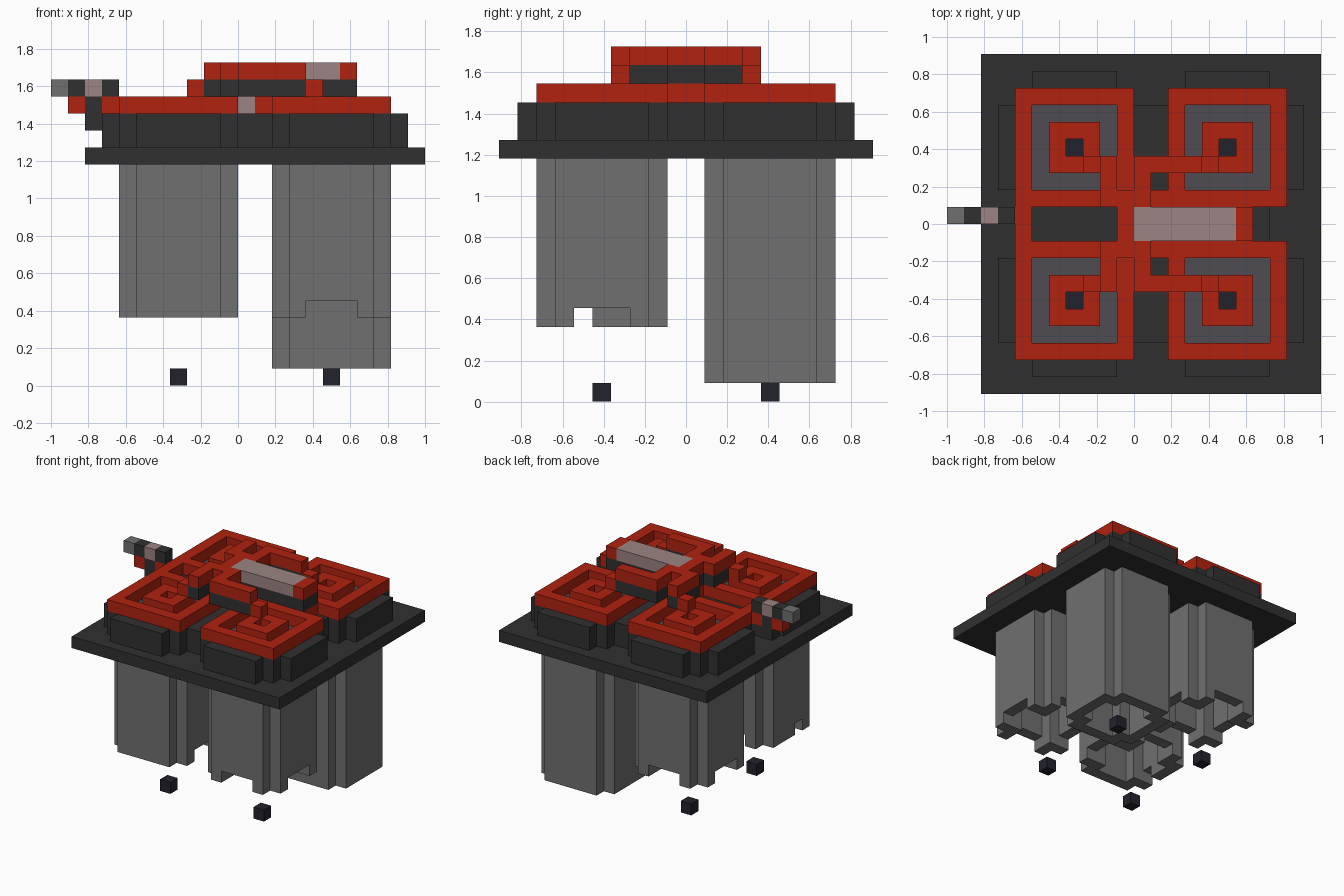
import bpy
import bmesh
from mathutils import Vector

if "Cube" in bpy.data.objects:
    bpy.data.objects.remove(bpy.data.objects["Cube"])

UNIT = 1 / 11
ORIGIN = Vector((-11, -10, 0))


def material(name, rgb):
    lin = [((c / 255 + 0.055) / 1.055) ** 2.4 for c in rgb]
    mat = bpy.data.materials.new(name)
    mat.use_nodes = True
    mat.diffuse_color = (*lin, 1)
    shader = mat.node_tree.nodes["Principled BSDF"]
    shader.inputs["Base Color"].default_value = (*lin, 1)
    shader.inputs["Roughness"].default_value = 0.9
    return mat


RED = material("brick red", (176, 34, 15))
DARK = material("charcoal", (48, 48, 48))
GREY = material("stone grey", (112, 112, 112))
PINK = material("dusty pink", (156, 132, 131))
SLATE = material("slate", (78, 76, 81))
NAVY = material("dark navy", (34, 34, 45))


def box(xs, ys, zs):
    """Set of unit cells; each range is (first, last) inclusive."""
    return {(x, y, z) for x in range(xs[0], xs[1] + 1)
            for y in range(ys[0], ys[1] + 1) for z in range(zs[0], zs[1] + 1)}


def square(cx, cy, r, zs):
    return box((cx - r, cx + r), (cy - r, cy + r), zs)


def ring(cx, cy, r, zs):
    return square(cx, cy, r, zs) - square(cx, cy, r - 1, zs)


def both(cells):
    """Mirror cells from back to front."""
    return cells | {(x, 19 - y, z) for x, y, z in cells}


def build(name, cells, mat):
    """Turn cells into one mesh with only its outer faces."""
    bm = bmesh.new()
    verts = {}

    def vert(p):
        key = tuple(p)
        if key not in verts:
            verts[key] = bm.verts.new((Vector(key) + ORIGIN) * UNIT)
        return verts[key]

    for c in cells:
        for axis in range(3):
            for side in (0, 1):
                n = list(c)
                n[axis] += 2 * side - 1
                if tuple(n) in cells:
                    continue
                loop = []
                for a, b in ((0, 0), (1, 0), (1, 1), (0, 1)):
                    p = list(c)
                    p[axis] += side
                    p[(axis + 1) % 3] += a
                    p[(axis + 2) % 3] += b
                    loop.append(vert(p))
                bm.faces.new(loop if side else loop[::-1])
    bmesh.ops.dissolve_limit(bm, angle_limit=0.01, verts=bm.verts[:], edges=bm.edges[:])
    mesh = bpy.data.meshes.new(name)
    bm.to_mesh(mesh)
    bm.free()
    mesh.materials.append(mat)
    bpy.context.collection.objects.link(bpy.data.objects.new(name, mesh))


towers = {"front_left": (16, 5), "front_right": (7, 5),
          "back_left": (16, 14), "back_right": (7, 14)}
base = box((2, 21), (0, 19), (13, 13))
deck, rings, hollow = set(), set(), set()

for label, (cx, cy) in towers.items():
    # hollow tower with stepped corners
    tall = label == "back_left"
    low = 1 if tall else 4
    zs = (low, 12)
    core = square(cx, cy, 2, zs)
    inner = core - {c for c in core if abs(c[0] - cx) == 2 and abs(c[1] - cy) == 2}
    outer = (box((cx - 3, cx + 3), (cy - 2, cy + 2), zs)
             | box((cx - 2, cx + 2), (cy - 3, cy + 3), zs))
    tower = outer - inner
    # crenellated lower rim
    if label == "front_right":
        tower -= box((cx + 3, cx + 3), (cy - 1, cy + 1), (4, 4))
        tower -= box((cx - 3, cx - 3), (cy - 1, cy - 1), (4, 4))
        tower -= box((cx - 1, cx + 1), (cy + 3, cy + 3), (4, 4))
    elif not tall:
        tower -= box((cx - 3, cx + 3), (cy - 1, cy + 1), (4, 4))
        tower -= box((cx - 1, cx + 1), (cy - 3, cy + 3), (4, 4))
    build(label + "_tower", tower, GREY)

    # raised deck block, inner floor, and loose cube under the tower
    deck |= square(cx, cy, 3, (14, 15))
    deck |= box((cx - 4, cx + 4), (cy - 2, cy + 2), (14, 15))
    deck |= box((cx - 2, cx + 2), (cy - 4, cy + 4), (14, 15))
    hollow |= square(cx, cy, 2, (13, 15))
    build(label + "_floor", square(cx, cy, 2, (15, 15)) - {(cx, cy, 15)}, SLATE)
    build(label + "_cube", {(cx, cy, 0)}, NAVY)

    # nested square rings
    rings |= ring(cx, cy, 3, (16, 16)) | ring(cx, cy, 1, (16, 16))

build("base_plate", base - hollow, DARK)
build("deck_blocks", deck - hollow, DARK)

# links between the rings and the steps rising to the bridge
pink_links = both({(11, 11, 16)})
rings |= both(box((11, 12), (11, 11), (16, 16))) - pink_links
rings |= box((4, 4), (9, 10), (16, 16)) | box((10, 17), (9, 10), (16, 16))
rings |= both({(8, 13, 17), (15, 13, 17)})
build("red_rings", rings, RED)
build("pink_links", pink_links, PINK)

# raised bridge with pink centre bar and dark supports
bridge = both(box((9, 9), (11, 13), (18, 18)) | box((11, 14), (13, 13), (18, 18))
              | box((11, 11), (11, 12), (18, 18)) | {(10, 11, 18)})
bridge |= box((10, 10), (9, 10), (18, 18)) | box((17, 17), (9, 10), (18, 18))
bar = box((11, 16), (9, 10), (18, 18))
build("bridge", bridge, RED)
build("centre_bar", bar, PINK)
build("bridge_supports", {(x, y, 17) for x, y, z in bridge | bar}, DARK)

# side arm
build("arm_tip", {(0, 10, 17)}, GREY)
build("arm_band", {(2, 10, 17)}, PINK)
build("arm_body", {(1, 10, 17), (3, 10, 17), (2, 10, 16), (2, 10, 15), (3, 10, 15)}, DARK)
build("arm_brackets", {(1, 10, 16), (3, 10, 16)}, RED)
